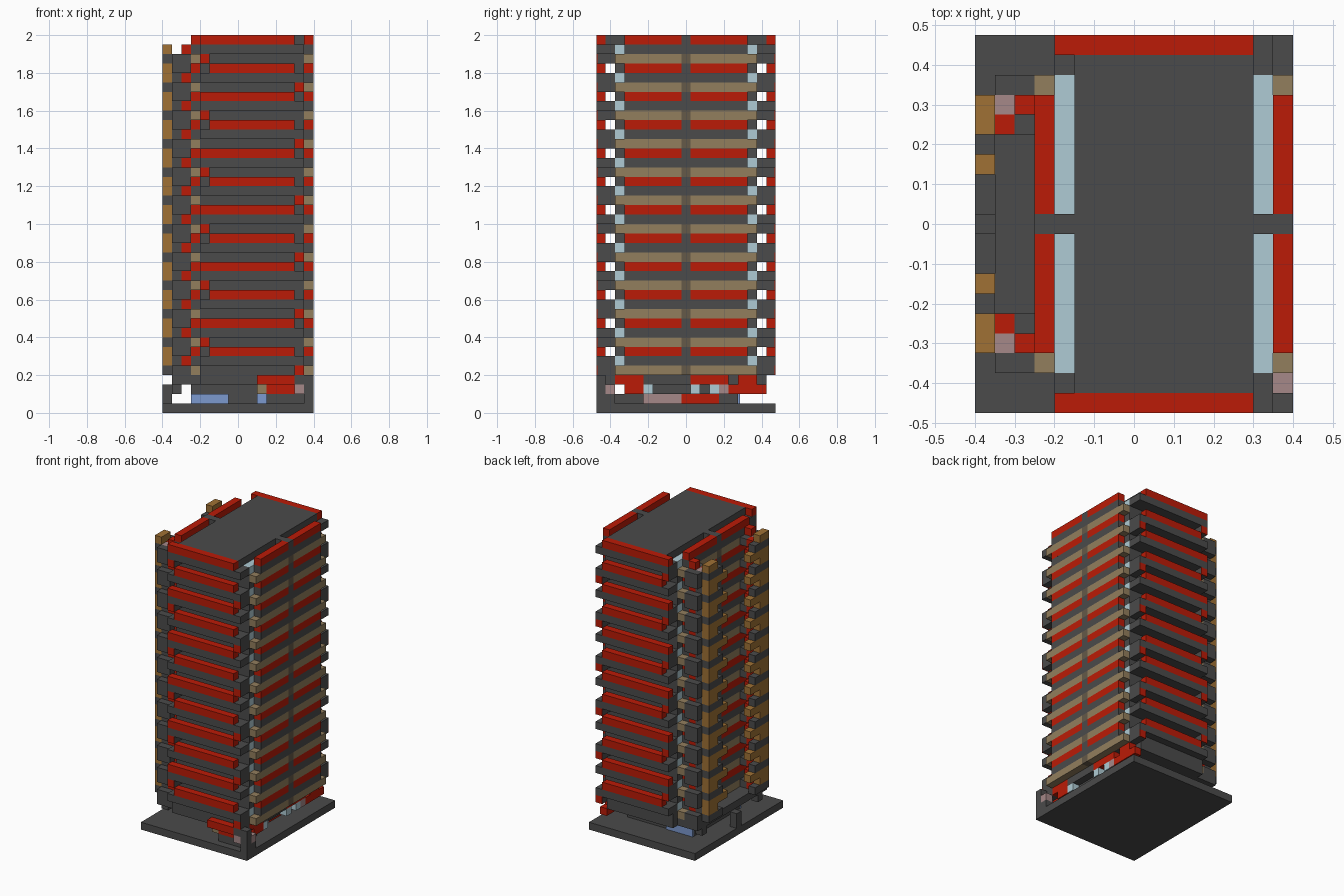
import bpy
import bmesh
from mathutils import Vector

cube = bpy.data.objects.get("Cube")
if cube:
    bpy.data.objects.remove(cube, do_unlink=True)

V = 0.05  # block size


def make_material(name, rgb):
    m = bpy.data.materials.new(name)
    m.use_nodes = True
    m.diffuse_color = (*rgb, 1)
    m.node_tree.nodes["Principled BSDF"].inputs["Base Color"].default_value = (*rgb, 1)
    return m


dark = make_material("dark grey", (0.07, 0.07, 0.07))
red = make_material("brick red", (0.5, 0.011, 0.002))
tan = make_material("tan", (0.29, 0.21, 0.11))
umber = make_material("dull brown", (0.13, 0.10, 0.065))
glass = make_material("pale blue", (0.43, 0.60, 0.66))
wood = make_material("ochre", (0.35, 0.165, 0.035))
pink = make_material("dusty pink", (0.38, 0.25, 0.25))
water = make_material("door blue", (0.2, 0.32, 0.62))


def part(name, mat, boxes):
    """One object from boxes (x0, x1, y0, y1, bottom layer, layer count)."""
    bm = bmesh.new()
    for x0, x1, y0, y1, k, n in boxes:
        lo = Vector((x0, min(y0, y1), k * V))
        hi = Vector((x1, max(y0, y1), (k + n) * V))
        geo = bmesh.ops.create_cube(bm, size=1)
        for v in geo["verts"]:
            v.co = [lo[i] if v.co[i] < 0 else hi[i] for i in range(3)]
    me = bpy.data.meshes.new(name)
    bm.to_mesh(me)
    bm.free()
    me.materials.append(mat)
    bpy.context.collection.objects.link(bpy.data.objects.new(name, me))


def both(x0, x1, y0, y1, k, n=1):
    """The same box on the front and back halves."""
    return [(x0, x1, s * y0, s * y1, k, n) for s in (-1, 1)]


def sides(a, b, y0, y1, k, n=1):
    """The same box on all four quarters, measured from the tower axis."""
    c = 0.075
    return both(c + a, c + b, y0, y1, k, n) + both(c - b, c - a, y0, y1, k, n)


FLOORS = range(1, 13)
RAILS = range(2, 14)

# Base, tower core and roof
part("base", dark, [(-0.4, 0.4, -0.475, 0.475, 0, 1)])
part("core", dark, [(-0.15, 0.3, -0.375, 0.375, 3, 36)])
part("roof", dark, [(-0.15, 0.3, -0.425, 0.425, 39, 1)])
part("pillars", dark, [(-0.2, -0.15, -0.025, 0.025, 3, 37),
                       (0.3, 0.35, -0.025, 0.025, 3, 37)])

# Long side balconies: slab, parapet, rail, window strip
slabs, joints, parapets, rails, rail_joints, windows, walls = ([] for _ in range(7))
for m in FLOORS:
    slabs += sides(0.275, 0.325, 0.025, 0.375, 3 * m + 1)
    joints += [(0.35, 0.4, -0.025, 0.025, 3 * m + 1, 1),
               (-0.25, -0.2, -0.025, 0.025, 3 * m + 1, 1)]
    parapets += sides(0.275, 0.325, 0, 0.325, 3 * m + 2)
    windows += sides(0.225, 0.275, 0.025, 0.375, 3 * m + 2)
    walls += sides(0.225, 0.275, 0.025, 0.375, 3 * m + 1)
    if m > 1:
        walls += sides(0.225, 0.275, 0.025, 0.375, 3 * m)
for m in RAILS:
    rails += sides(0.275, 0.325, 0.025, 0.325, 3 * m)
    rail_joints += sides(0.275, 0.325, 0, 0.025, 3 * m)
part("side_slabs", tan, slabs)
part("side_slab_joints", umber, joints)
part("side_parapets", dark, parapets)
part("side_rails", red, rails)
part("side_rail_joints", dark, rail_joints)
part("window_strips", glass, windows)
part("side_walls", dark, walls)

# Front and back balconies, with end posts that swap ends every floor
decks, posts, end_caps, bars = [], [], [], []
for m in FLOORS:
    decks += both(-0.2, 0.35, 0.375, 0.475, 3 * m + 2)
    x = 0.3 if m % 2 else -0.2
    posts += both(x, x + V, 0.375, 0.469, 3 * m + 1)
    end_caps += both(x, x + V, 0.469, 0.475, 3 * m + 1)
for m in RAILS:
    bars += both(-0.2 if m % 2 else -0.15, 0.3, 0.425, 0.475, 3 * m)
part("end_decks", dark, decks)
part("end_posts", dark, posts)
part("end_caps", red, end_caps)
part("end_rails", red, bars)

# Corner stair towers on the -x side
landings, screens, stair_red, stair_pink = [], [], [], []
for m in FLOORS:
    k = 3 * m + 1
    landings += both(-0.35, -0.25, 0.325, 0.375, k)
    landings += both(-0.4, -0.35, 0.175, 0.325, k)
    landings += both(-0.3, -0.25, 0.225, 0.325, k)
    screens += both(-0.4, -0.35, 0.225, 0.325, k + 1)
    stair_red += both(-0.35, -0.3, 0.225, 0.275, k)
    stair_red += both(-0.3, -0.25, 0.275, 0.325, k + 1)
    stair_pink += both(-0.35, -0.3, 0.275, 0.325, k)
    if m < 12:
        landings += both(-0.35, -0.3, 0.275, 0.325, k + 1)
    if m > 1:
        screens += both(-0.4, -0.35, 0.125, 0.325, k - 1)
        landings += both(-0.35, -0.25, 0.325, 0.375, k - 1)
part("stair_landings", dark, landings)
part("stair_screens", wood, screens)
part("stair_red_blocks", red, stair_red)
part("stair_pink_blocks", pink, stair_pink)

# Ground floor and lobby
part("lobby_walls", dark, [(-0.25, 0.2, -0.225, 0.275, 1, 2),
                           (0.2, 0.25, 0.175, 0.275, 1, 2),
                           (0.2, 0.3, -0.225, 0.175, 2, 1),
                           (-0.35, -0.15, -0.375, 0.375, 3, 1),
                           (-0.2, 0.3, -0.425, -0.375, 3, 2),
                           (-0.2, 0.3, 0.375, 0.425, 3, 2),
                           (0.3, 0.35, -0.225, -0.025, 3, 1)])
part("lobby_posts", dark, [(-0.4, -0.35, -0.025, 0.025, 1, 2)]
     + both(-0.35, -0.3, 0.275, 0.325, 2, 1))
part("entrance_corner", dark, [(0.35, 0.4, -0.475, -0.425, 1, 3),
                               (0.3, 0.35, -0.475, -0.375, 3, 1),
                               (0.15, 0.4, -0.425, -0.375, 1, 1),
                               (0.25, 0.3, -0.375, -0.225, 1, 1)])
part("lobby_doors", water, [(-0.25, -0.05, -0.235, -0.225, 1, 1),
                            (0.1, 0.15, -0.235, -0.225, 1, 1),
                            (-0.25, -0.05, 0.275, 0.285, 1, 1)])
part("lobby_red_trim", red, [(0.2, 0.25, -0.025, 0.175, 1, 1),
                             (0.3, 0.35, -0.375, -0.225, 3, 1),
                             (0.3, 0.35, 0.025, 0.225, 3, 1),
                             (0.3, 0.35, 0.275, 0.375, 3, 1),
                             (0.1, 0.3, -0.475, -0.425, 3, 1),
                             (0.15, 0.3, -0.425, -0.375, 2, 1),
                             (0.3, 0.35, -0.325, -0.225, 2, 1),
                             (0.3, 0.35, 0.225, 0.425, 2, 1)])
part("lobby_pink_trim", pink, [(0.2, 0.25, -0.225, -0.025, 1, 1),
                               (0.35, 0.4, -0.425, -0.375, 2, 1),
                               (0.3, 0.35, -0.475, -0.425, 2, 1),
                               (0.3, 0.35, 0.175, 0.225, 2, 1)])
part("lobby_tan_trim", tan, [(0.1, 0.15, -0.425, -0.375, 2, 1)])
part("lobby_windows", glass, [(0.3, 0.35, -0.225, -0.175, 2, 1),
                              (0.3, 0.35, 0.025, 0.075, 2, 1),
                              (0.3, 0.35, 0.125, 0.175, 2, 1)])
